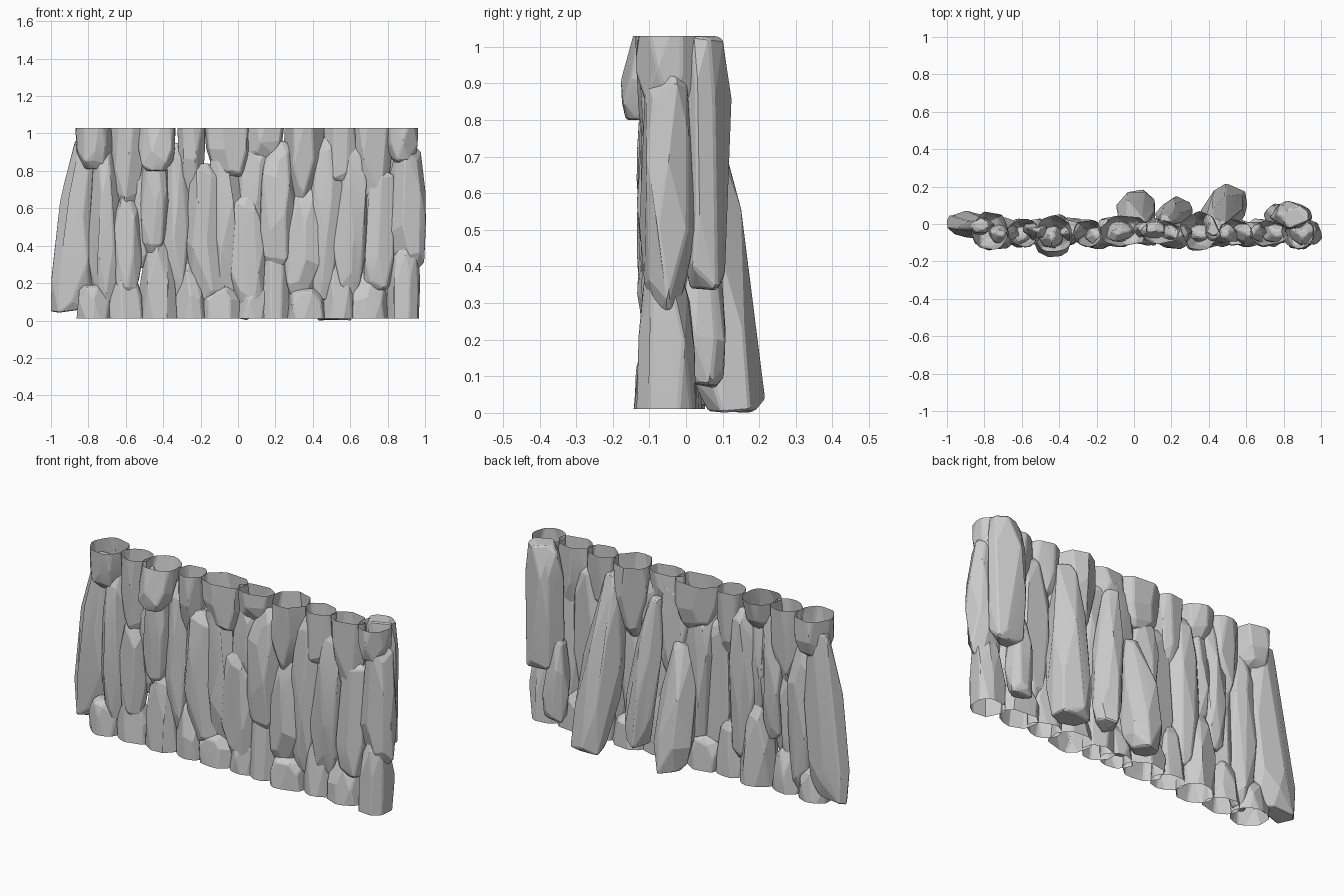
import bpy, bmesh, math, random

if "Cube" in bpy.data.objects:
    bpy.data.objects.remove(bpy.data.objects["Cube"])

random.seed(5)

# (fraction along the stone, radius factor); negative fractions get cut away
LONG = [(0, .4), (.1, .78), (.36, 1), (.68, .97), (.89, .72), (1, .25)]
SLAB = [(0, .6), (.05, .88), (.25, 1), (.6, .92), (.93, .55), (1, .3)]
POST = [(0, .5), (.07, .8), (.3, .97), (.75, 1), (.95, .82), (1, .5)]
BLUNT = [(-.4, 1), (.5, .98), (.85, .82), (1, .5)]
POINT = [(-.3, 1), (.38, .98), (.74, .72), (1, .22)]


def stone(name, a, b, w, d, profile, cut=False, sides=7):
    """Faceted stone along a->b; with cut, it is sliced flat and open at a."""
    pts = []
    phase = random.uniform(0, math.tau)
    for t, r in profile:
        phase += random.uniform(-.3, .3)
        for i in range(sides):
            ang = phase + math.tau * (i + random.uniform(-.3, .3)) / sides
            rr = r * random.uniform(.88, 1.06)
            tt = t if t in (0, 1) or t < 0 else t + random.uniform(-.08, .08)
            pts.append([rr * math.cos(ang), rr * math.sin(ang), min(1, tt)])
    # fit the section to the wanted width and depth
    for k, size in ((0, w), (1, d)):
        lo, hi = min(p[k] for p in pts), max(p[k] for p in pts)
        for p in pts:
            p[k] = ((p[k] - lo) / (hi - lo) - .5) * size
    bm = bmesh.new()
    for x, y, t in pts:
        s = max(t, 0)
        bm.verts.new((a[0] + (b[0] - a[0]) * s + x,
                      a[1] + (b[1] - a[1]) * s + y,
                      max(a[2] + (b[2] - a[2]) * t, 0 if not cut else -9)))
    res = bmesh.ops.convex_hull(bm, input=bm.verts)
    junk = {g for g in res["geom_interior"] + res["geom_unused"]
            if isinstance(g, bmesh.types.BMVert)}
    bmesh.ops.delete(bm, geom=list(junk), context='VERTS')
    bmesh.ops.dissolve_limit(bm, angle_limit=math.radians(10),
                             verts=bm.verts, edges=bm.edges)
    bmesh.ops.recalc_face_normals(bm, faces=bm.faces)
    # worn edges
    sharp = [e for e in bm.edges if e.is_manifold
             and e.calc_face_angle(0) > math.radians(25)]
    bmesh.ops.bevel(bm, geom=sharp, offset=.006, segments=1, profile=.5,
                    affect='EDGES', clamp_overlap=True)
    if cut:
        sign = 1 if a[2] > b[2] else -1
        bmesh.ops.bisect_plane(bm, geom=bm.verts[:] + bm.edges[:] + bm.faces[:],
                               plane_co=(0, 0, a[2]), plane_no=(0, 0, sign),
                               clear_outer=True)
    me = bpy.data.meshes.new(name)
    bm.to_mesh(me)
    bm.free()
    ob = bpy.data.objects.new(name, me)
    bpy.context.collection.objects.link(ob)


# Top row, cut open at the rim: x, y, tip x, tip y, tip z, width, depth
top = [(-.77, -.035, -.77, -.04, .81, .21, .21),
       (-.595, -.045, -.60, -.05, .56, .18, .16),
       (-.43, -.03, -.44, -.12, .80, .20, .20),
       (-.25, -.05, -.25, -.05, .66, .16, .15),
       (-.065, -.04, -.04, -.04, .77, .26, .17),
       (.145, -.045, .12, -.04, .87, .22, .13),
       (.36, -.035, .34, -.045, .60, .22, .22),
       (.545, -.04, .55, -.05, .74, .19, .15),
       (.715, -.05, .73, -.05, .58, .21, .14),
       (.875, -.05, .88, -.05, .84, .18, .18)]
for i, (x, y, tx, ty, tz, w, d) in enumerate(top):
    stone(f"top_stone_{i + 1}", (x, y, 1.03), (tx, ty, tz), w, d,
          POINT if tz < .7 else BLUNT, True)

# Bottom row, cut open at the base: x, y, tip x, tip z, width, depth
bottom = [(-.77, -.05, -.77, .19, .20, .19),
          (-.60, -.05, -.61, .27, .19, .16),
          (-.42, -.04, -.44, .48, .21, .19),
          (-.25, -.05, -.26, .33, .18, .15),
          (-.09, -.04, -.10, .19, .23, .18),
          (.07, -.045, .08, .19, .19, .14),
          (.20, -.05, .19, .50, .18, .15),
          (.36, -.05, .36, .17, .23, .20),
          (.54, -.045, .53, .42, .19, .15),
          (.705, -.05, .71, .28, .22, .16),
          (.875, -.055, .90, .46, .18, .17)]
for i, (x, y, tx, tz, w, d) in enumerate(bottom):
    stone(f"base_stone_{i + 1}", (x, y, .01), (tx, y, tz), w, d,
          POINT if tz > .26 else BLUNT, True)

# Middle stones: bottom x, top x, y, bottom z, top z, width, depth
middle = [(-.71, -.71, -.05, .03, .92, .19, .17),
          (-.59, -.59, -.06, .14, .68, .16, .13),
          (-.52, -.52, -.03, .28, .98, .15, .12),
          (-.45, -.44, -.06, .36, .95, .17, .15),
          (-.34, -.33, -.04, .12, .95, .20, .15),
          (-.16, -.19, -.06, .11, .84, .22, .15),
          (-.05, -.09, -.04, .14, .90, .20, .15),
          (.06, .06, -.05, .06, .68, .20, .14),
          (.08, .09, -.03, .45, .98, .19, .13),
          (.20, .22, -.06, .28, .96, .20, .15),
          (.33, .36, -.06, .12, .72, .20, .15),
          (.45, .48, -.05, .11, .98, .20, .15),
          (.60, .62, -.05, .14, .95, .22, .15),
          (.74, .76, -.05, .16, .80, .20, .15),
          (.91, .90, -.05, .27, .95, .20, .16)]
for i, (x0, x1, y, z0, z1, w, d) in enumerate(middle):
    stone(f"middle_stone_{i + 1}", (x0, y, z0), (x1, y, z1), w, d, LONG)

# Leaning end slab on the left
stone("left_end_slab", (-.895, 0, .065), (-.81, -.01, .96), .24, .15, SLAB)

# Big stones leaning on the back: bottom x, y, top x, y, bottom z, top z, width, depth
back = [(.50, .12, .43, -.01, .005, .95, .23, .22),
        (.01, .10, .00, -.01, .02, .68, .21, .20),
        (.25, .085, .17, .02, .10, .90, .18, .15),
        (.77, .05, .76, .03, .08, .52, .15, .13)]
for i, (x0, y0, x1, y1, z0, z1, w, d) in enumerate(back):
    stone(f"back_stone_{i + 1}", (x0, y0, z0), (x1, y1, z1), w, d, SLAB)
stone("back_right_post", (.84, .05, .34), (.84, .045, 1.03), .23, .16, POST)

# Soft shading across the worn edges, crisp facets elsewhere
bpy.ops.object.select_all(action='SELECT')
bpy.context.view_layer.objects.active = bpy.context.selected_objects[0]
bpy.ops.object.shade_smooth_by_angle(angle=math.radians(12))
